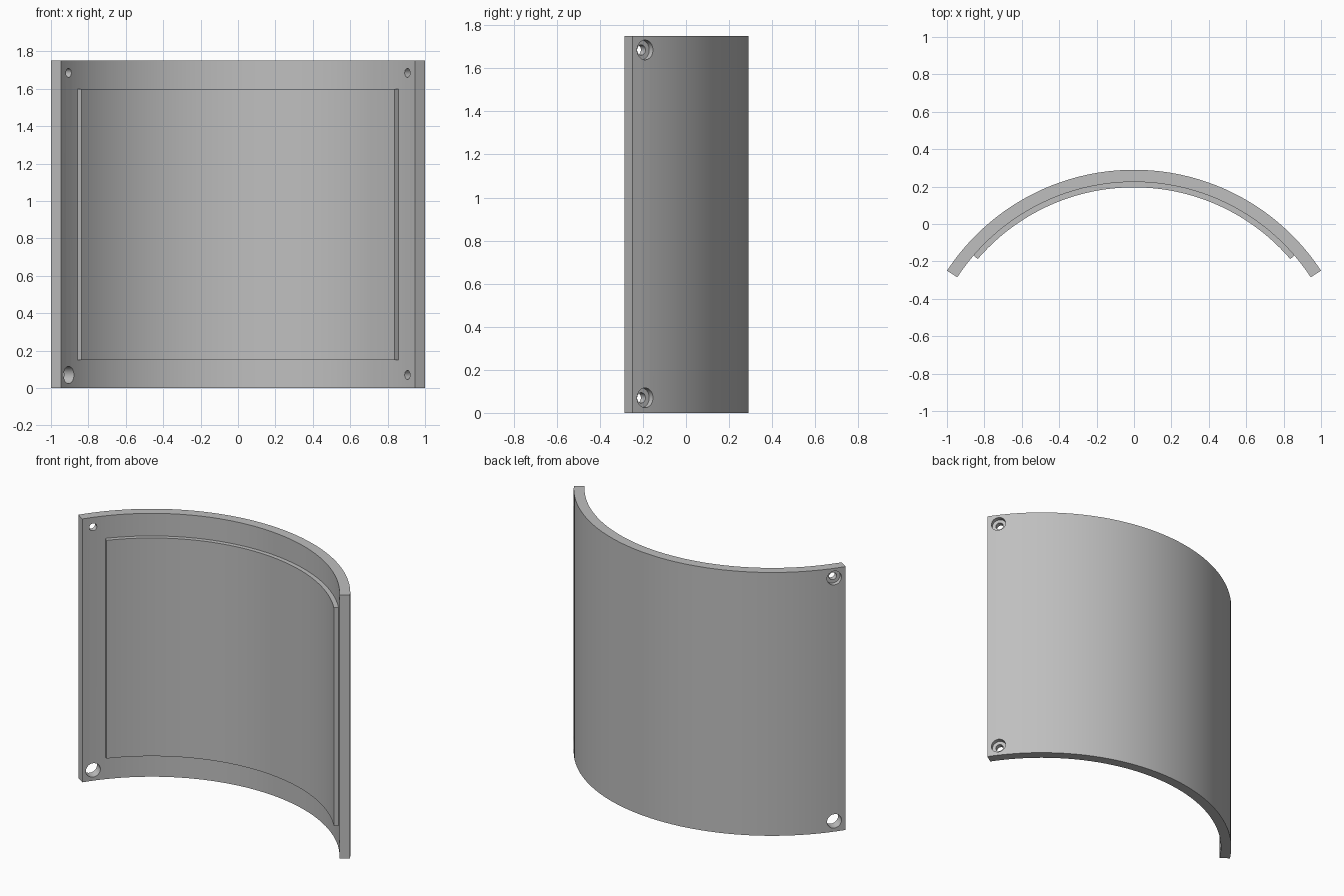
import bpy
import bmesh
from math import sin, cos, radians
from mathutils import Vector

if "Cube" in bpy.data.objects:
    bpy.data.objects.remove(bpy.data.objects["Cube"], do_unlink=True)

CENTRE_Y = -0.906          # axis of the curve
R_OUT, R_IN, R_PAD = 1.196, 1.131, 1.102
HEIGHT = 1.75
HALF_ANGLE, PAD_ANGLE, HOLE_ANGLE = 56.7, 49.3, 53.2

grey = bpy.data.materials.new("plain grey")
grey.use_nodes = True
colour = (0.52, 0.52, 0.52, 1)
grey.diffuse_color = colour
grey.node_tree.nodes["Principled BSDF"].inputs["Base Color"].default_value = colour


def on_arc(radius, degrees, z):
    a = radians(degrees)
    return Vector((radius * sin(a), CENTRE_Y + radius * cos(a), z))


def curved_slab(name, r_in, r_out, half, z0, z1, steps):
    """Closed slab bent around the vertical axis."""
    bm = bmesh.new()
    rings = []
    for i in range(steps + 1):
        a = -half + 2 * half * i / steps
        corners = ((r_in, z0), (r_out, z0), (r_out, z1), (r_in, z1))
        rings.append([bm.verts.new(on_arc(r, a, z)) for r, z in corners])
    for a, b in zip(rings, rings[1:]):
        for k in range(4):
            n = (k + 1) % 4
            bm.faces.new((a[k], a[n], b[n], b[k]))
    bm.faces.new(rings[0])
    bm.faces.new(rings[-1])
    bmesh.ops.recalc_face_normals(bm, faces=bm.faces)
    mesh = bpy.data.meshes.new(name)
    bm.to_mesh(mesh)
    bm.free()
    mesh.materials.append(grey)
    obj = bpy.data.objects.new(name, mesh)
    bpy.context.collection.objects.link(obj)
    return obj


def make_active(obj):
    bpy.ops.object.select_all(action="DESELECT")
    obj.select_set(True)
    bpy.context.view_layer.objects.active = obj


def drill(target, angle, z, radius, r_from, r_to):
    """Cut a round hole along the curve's radius."""
    start, end = on_arc(r_from, angle, z), on_arc(r_to, angle, z)
    axis = end - start
    bpy.ops.mesh.primitive_cylinder_add(
        vertices=32, radius=radius, depth=axis.length, location=(start + end) / 2,
        rotation=axis.to_track_quat("Z", "Y").to_euler())
    cutter = bpy.context.object
    cutter.name = "hole_cutter"
    cutter.hide_render = True
    cutter.data.materials.append(grey)
    make_active(target)
    mod = target.modifiers.new("hole", "BOOLEAN")
    mod.operation = "DIFFERENCE"
    mod.solver = "EXACT"
    mod.object = cutter
    bpy.ops.object.modifier_apply(modifier=mod.name)
    bpy.data.objects.remove(cutter, do_unlink=True)


# Curved outer panel and the raised pad on its hollow side
panel = curved_slab("curved_panel", R_IN, R_OUT, HALF_ANGLE, 0, HEIGHT, 48)
pad = curved_slab("raised_pad", R_PAD, R_IN + 0.004, PAD_ANGLE, 0.15, 1.6, 48)

# Corner screw holes, counterbored outside; one corner has a wide plain hole
for side in (-1, 1):
    for z in (0.07, 1.685):
        angle = side * HOLE_ANGLE
        if side < 0 and z < 1:
            drill(panel, angle, z, 0.046, R_IN - 0.1, R_OUT + 0.1)
        else:
            drill(panel, angle, z, 0.024, R_IN - 0.1, R_OUT + 0.1)
            drill(panel, angle, z, 0.046, R_OUT - 0.03, R_OUT + 0.1)

for obj in (panel, pad):
    make_active(obj)
    bpy.ops.object.shade_smooth_by_angle(angle=radians(30))
